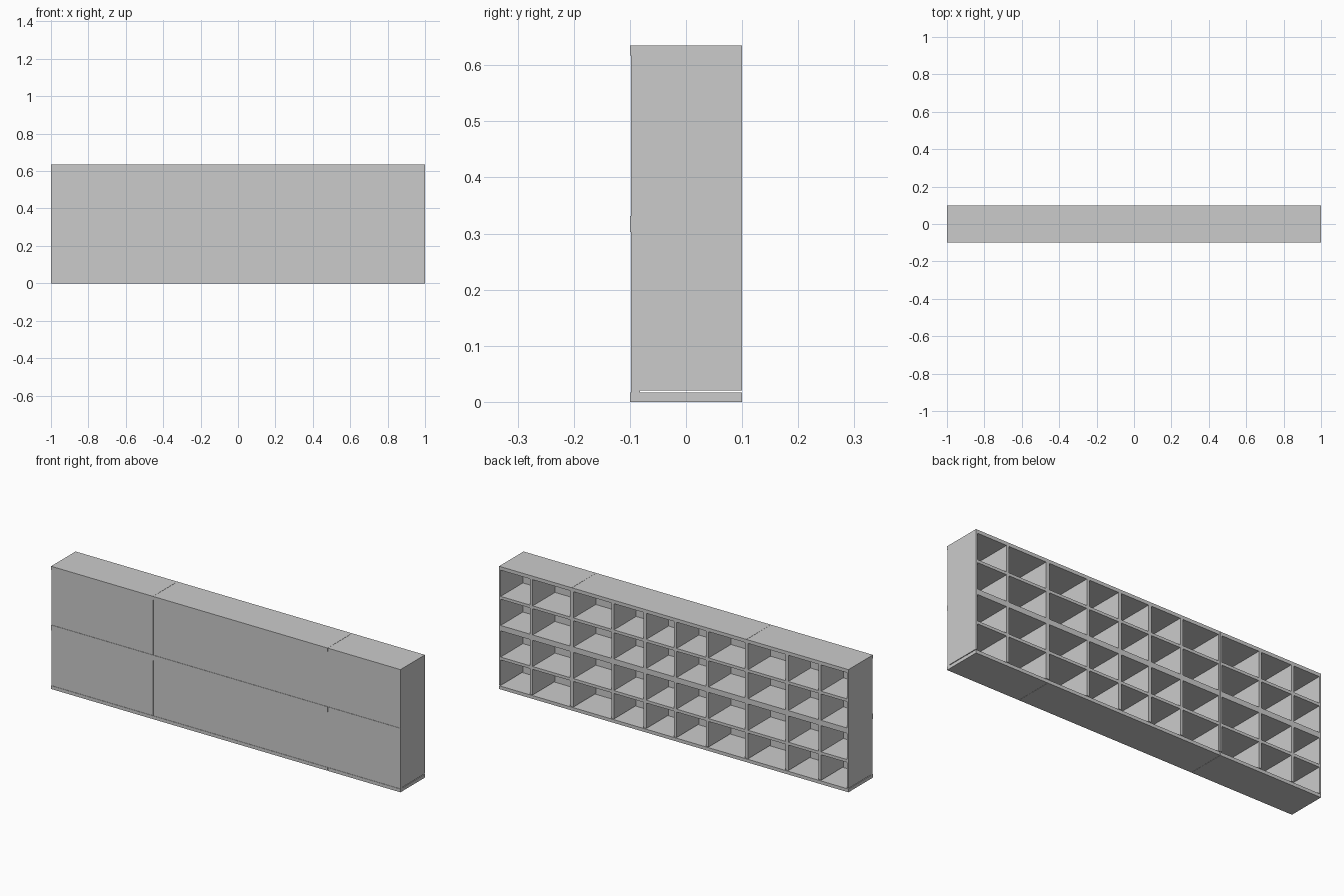
import bpy
import bmesh

if "Cube" in bpy.data.objects:
    bpy.data.objects.remove(bpy.data.objects["Cube"])


def boxes(name, items):
    """One object made of axis-aligned boxes (x0, x1, y0, y1, z0, z1)."""
    bm = bmesh.new()
    for x0, x1, y0, y1, z0, z1 in items:
        vs = bmesh.ops.create_cube(bm, size=1)["verts"]
        for v in vs:
            v.co.x = x1 if v.co.x > 0 else x0
            v.co.y = y1 if v.co.y > 0 else y0
            v.co.z = z1 if v.co.z > 0 else z0
    mesh = bpy.data.meshes.new(name)
    bm.to_mesh(mesh)
    bm.free()
    obj = bpy.data.objects.new(name, mesh)
    bpy.context.collection.objects.link(obj)
    return obj


FRONT, BACK = -0.1, 0.1
SKIN, INNER = -0.098, -0.082      # front panel outer and inner faces
T, END, GAP = 0.015, 0.009, 0.001  # board, end board, seam between bays

# Three bays side by side: name, left, right, divider positions
bays = [
    ("left", -1.0, -0.416 - GAP, [-0.836, -0.648]),
    ("middle", -0.416, 0.584 - GAP, [-0.192, -0.009, 0.165, 0.35]),
    ("right", 0.584, 1.0, [0.815]),
]
# Two storeys: name, rail underside, board bottom, board top
storeys = [("lower", 0.017, 0.0205, 0.303), ("upper", 0.331, 0.331, 0.617)]
# Horizontal rails running the full depth
rails = [("bottom", 0.0, 0.017), ("middle", 0.303, 0.331), ("top", 0.617, 0.635)]

for bay, x0, x1, dividers in bays:
    for rail, z0, z1 in rails:
        boxes(f"{bay}_{rail}_rail", [(x0, x1, FRONT, BACK, z0, z1)])

    for storey, zp, z0, z1 in storeys:
        # Closed front panel
        boxes(f"{bay}_{storey}_front_panel", [(x0, x1, SKIN, INNER, zp, z1)])

        # Upright boards: two ends plus the dividers
        spans = [(x0, x0 + END)]
        spans += [(d - T / 2, d + T / 2) for d in dividers]
        spans += [(x1 - END, x1)]
        boxes(f"{bay}_{storey}_uprights",
              [(a, b, INNER, BACK, z0, z1) for a, b in spans])

        # Shelf pieces between neighbouring uprights
        zm = (zp + z1) / 2
        boxes(f"{bay}_{storey}_shelves",
              [(a[1], b[0], INNER, BACK, zm - T / 2, zm + T / 2)
               for a, b in zip(spans, spans[1:])])
